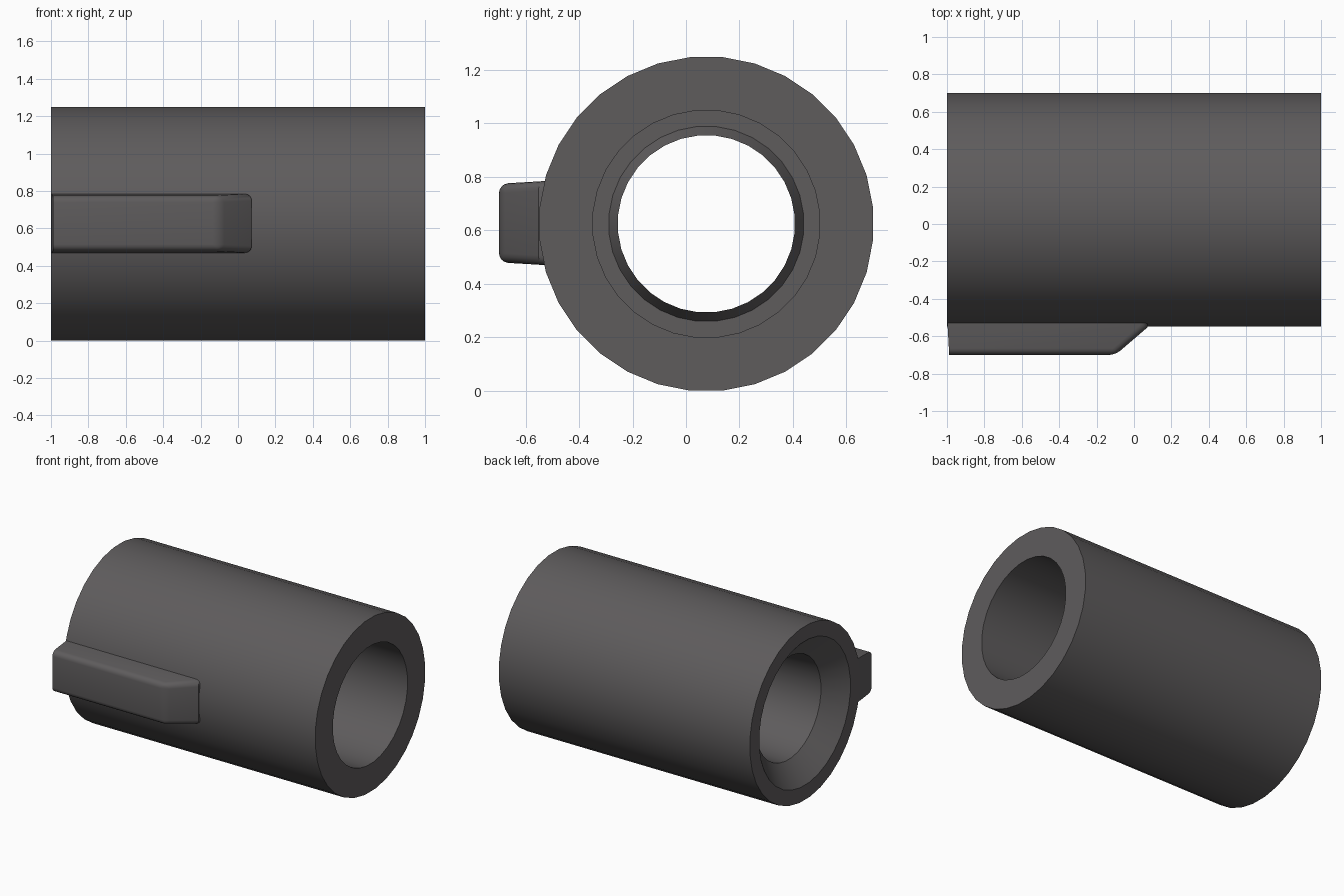
import bpy, bmesh, math

if "Cube" in bpy.data.objects:
    bpy.data.objects.remove(bpy.data.objects["Cube"])

CY, CZ, SIDES = 0.076, 0.624, 32

dark = bpy.data.materials.new("dark_grey")
dark.diffuse_color = (0.112, 0.106, 0.108, 1)
dark.use_nodes = True
dark.node_tree.nodes["Principled BSDF"].inputs["Base Color"].default_value = dark.diffuse_color


def finish(bm, name, angle):
    bmesh.ops.recalc_face_normals(bm, faces=bm.faces)
    mesh = bpy.data.meshes.new(name)
    bm.to_mesh(mesh)
    bm.free()
    mesh.materials.append(dark)
    obj = bpy.data.objects.new(name, mesh)
    bpy.context.collection.objects.link(obj)
    bpy.ops.object.select_all(action='DESELECT')
    obj.select_set(True)
    bpy.context.view_layer.objects.active = obj
    bpy.ops.object.shade_smooth_by_angle(angle=math.radians(angle))
    return obj


# Hollow sleeve: closed (x, radius) profile turned around the x axis;
# wide bore, shoulder with a tapered lip, narrow bore and funnel mouth
profile = [(-1, 0.627), (1, 0.627), (1, 0.426), (-0.34, 0.426),
           (-0.34, 0.366), (-0.28, 0.332), (-0.87, 0.37), (-1, 0.52)]
bm = bmesh.new()
rings = []
for i in range(SIDES):
    a = 2 * math.pi * (i + 0.5) / SIDES
    rings.append([bm.verts.new((x, CY + r * math.cos(a), CZ + r * math.sin(a)))
                  for x, r in profile])
n = len(profile)
for i in range(SIDES):
    p, q = rings[i], rings[(i + 1) % SIDES]
    for j in range(n):
        k = (j + 1) % n
        bm.faces.new((p[j], p[k], q[k], q[j]))
finish(bm, "sleeve", 28)

# Side rib: plan outline (x, y) stretched in z, narrower outwards
outline = [(-0.999, -0.50), (-0.988, -0.70), (-0.10, -0.70), (0.073, -0.552), (0.073, -0.50)]
bm = bmesh.new()
sides = []
for s in (-1, 1):
    sides.append([bm.verts.new((x, y, 0.627 + s * (0.159 + 0.06 * min(0, y + 0.5))))
                  for x, y in outline])
low, high = sides
bm.faces.new(low)
bm.faces.new(high)
for j in range(5):
    k = (j + 1) % 5
    bm.faces.new((low[j], low[k], high[k], high[j]))
bm.edges.ensure_lookup_table()
edges = []
for loop in sides:
    edges += [bm.edges.get((loop[j], loop[j + 1])) for j in (1, 2, 3)]
edges.append(bm.edges.get((low[2], high[2])))
bmesh.ops.recalc_face_normals(bm, faces=bm.faces)
bmesh.ops.bevel(bm, geom=edges, offset=0.035, segments=4, profile=0.5, affect='EDGES')
finish(bm, "side_rib", 35)
